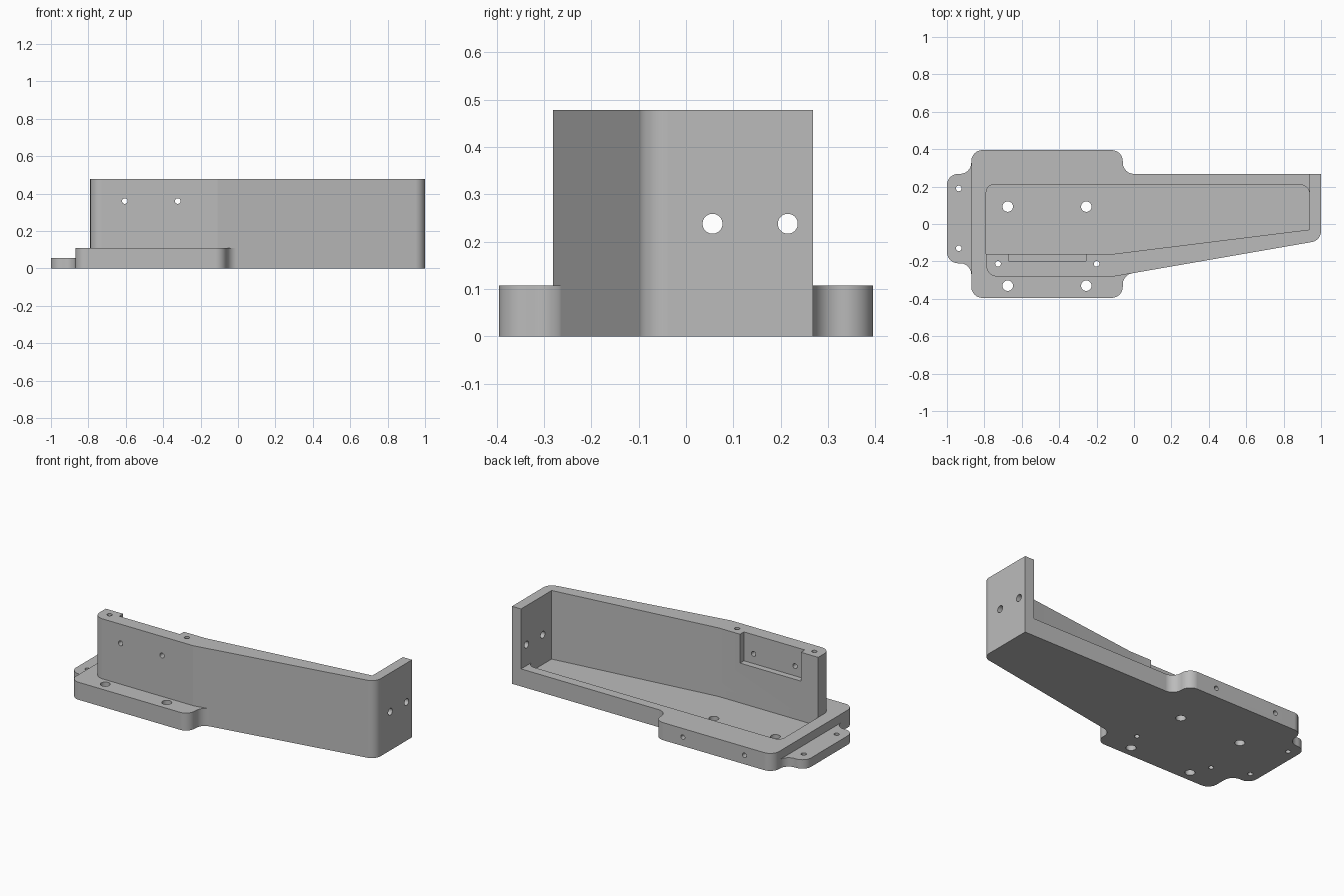
import bpy
import math
from mathutils import Vector, Matrix

cube = bpy.data.objects.get("Cube")
if cube:
    bpy.data.objects.remove(cube, do_unlink=True)

grey = bpy.data.materials.new("plain grey")
grey.use_nodes = True
grey.diffuse_color = (0.5, 0.5, 0.5, 1)
grey.node_tree.nodes["Principled BSDF"].inputs["Base Color"].default_value = (0.5, 0.5, 0.5, 1)

R = 0.06          # common corner radius
STEP = 0.055      # floor and tab height
RIM = 0.108       # rim height
TOP = 0.478       # wall height


def rounded(corners, steps=16):
    """Turn (x, y) or (x, y, radius) corners into a filleted outline."""
    out = []
    for i, c in enumerate(corners):
        p = Vector(c[:2])
        if len(c) < 3:
            out.append(p)
            continue
        a = (Vector(corners[i - 1][:2]) - p).normalized()
        b = (Vector(corners[(i + 1) % len(corners)][:2]) - p).normalized()
        half = a.angle(b) / 2
        centre = p + (a + b).normalized() * c[2] / math.sin(half)
        start = p + a * c[2] / math.tan(half) - centre
        end = p + b * c[2] / math.tan(half) - centre
        sweep = math.atan2(start.x * end.y - start.y * end.x, start.dot(end))
        for k in range(steps + 1):
            out.append(centre + Matrix.Rotation(sweep * k / steps, 2) @ start)
    return out


def make_object(name, verts, faces):
    mesh = bpy.data.meshes.new(name)
    mesh.from_pydata(verts, [], faces)
    mesh.materials.append(grey)
    obj = bpy.data.objects.new(name, mesh)
    bpy.context.collection.objects.link(obj)
    return obj


def add_prism(verts, faces, low, high):
    """Append a closed prism between two matching counter-clockwise loops."""
    n, s = len(low), len(verts)
    verts += low + high
    faces.append([s + i for i in reversed(range(n))])
    faces.append([s + n + i for i in range(n)])
    faces += [[s + i, s + (i + 1) % n, s + n + (i + 1) % n, s + n + i] for i in range(n)]


def slab(name, corners, z0, z1):
    loop = rounded(corners)
    verts, faces = [], []
    add_prism(verts, faces, [(p.x, p.y, z0) for p in loop], [(p.x, p.y, z1) for p in loop])
    return make_object(name, verts, faces)


def cylinder(verts, faces, start, end, radius, sides=48):
    start, end = Vector(start), Vector(end)
    turn = (end - start).to_track_quat('Z', 'Y')
    ring = []
    for i in range(sides):
        t = math.tau * (i + 0.5) / sides
        ring.append(turn @ Vector((math.cos(t), math.sin(t), 0)) * radius)
    add_prism(verts, faces, [start + v for v in ring], [end + v for v in ring])


# Outlines, counter-clockwise
slant_start, slant_end = Vector((-0.11, -0.281)), Vector((1.0, -0.088))
joint_y = slant_start.lerp(slant_end, 0.05 / 1.11).y
right_side = [(-0.87, -0.395, R), (-0.06, -0.395, R), (-0.06, joint_y, R),
              (*slant_end, R), (1, 0.268), (-0.06, 0.268, R),
              (-0.06, 0.395, R), (-0.87, 0.395, R)]
tab = [(-0.87, 0.268, R), (-1, 0.268, R), (-1, -0.21, R), (-0.87, -0.21, R)]
inner = [(-0.79, -0.16), (-0.11, -0.16), (0.938, -0.03)]

# Body layers
floor = slab("floor_plate", right_side + tab, 0, STEP)
rim = slab("raised_rim", right_side, STEP, RIM)
wall = slab("side_and_end_wall",
            [(-0.79, -0.281, R), tuple(slant_start), (*slant_end, R), (1, 0.268),
             (0.938, 0.268)] + inner[::-1], RIM, TOP)

# Cutters: tray pocket, wall notch and all drilled holes
pocket = slab("pocket_cutter", inner + [(0.938, 0.21, 0.05), (-0.79, 0.21, 0.04)],
              STEP - 0.1, RIM + 0.1)
notch = slab("notch_cutter", [(-0.672, -0.198), (-0.257, -0.198), (-0.257, -0.1), (-0.672, -0.1)],
             0.3, 0.6)

hv, hf = [], []
for x in (-0.675, -0.255):
    for y in (0.093, -0.33):                       # mounting holes
        cylinder(hv, hf, (x, y, -0.1), (x, y, 0.6), 0.028)
    cylinder(hv, hf, (x, 0.25, STEP), (x, 0.5, STEP), 0.014)   # back edge holes
for x, y in ((-0.937, 0.19), (-0.937, -0.13), (-0.727, -0.213), (-0.2, -0.213)):
    cylinder(hv, hf, (x, y, -0.1), (x, y, 0.6), 0.015)
for x in (-0.605, -0.322):                         # holes behind the notch
    cylinder(hv, hf, (x, -0.35, 0.36), (x, -0.1, 0.36), 0.015)
for y in (0.056, 0.215):                           # end wall holes
    cylinder(hv, hf, (0.85, y, 0.238), (1.1, y, 0.238), 0.021)
holes = make_object("hole_cutter", hv, hf)


def finish(obj, cutters):
    """Cut the part, then smooth its rounded corners."""
    bpy.ops.object.select_all(action='DESELECT')
    bpy.context.view_layer.objects.active = obj
    obj.select_set(True)
    for cutter in cutters:
        mod = obj.modifiers.new("cut", 'BOOLEAN')
        mod.operation = 'DIFFERENCE'
        mod.solver = 'EXACT'
        mod.object = cutter
        bpy.ops.object.modifier_apply(modifier=mod.name)
    bpy.ops.object.shade_smooth_by_angle(angle=math.radians(8))
    weighted = obj.modifiers.new("flat_faces", 'WEIGHTED_NORMAL')
    weighted.keep_sharp = True


finish(floor, [holes])
finish(rim, [pocket, holes])
finish(wall, [notch, holes])

for cutter in (pocket, notch, holes):
    bpy.data.objects.remove(cutter, do_unlink=True)
